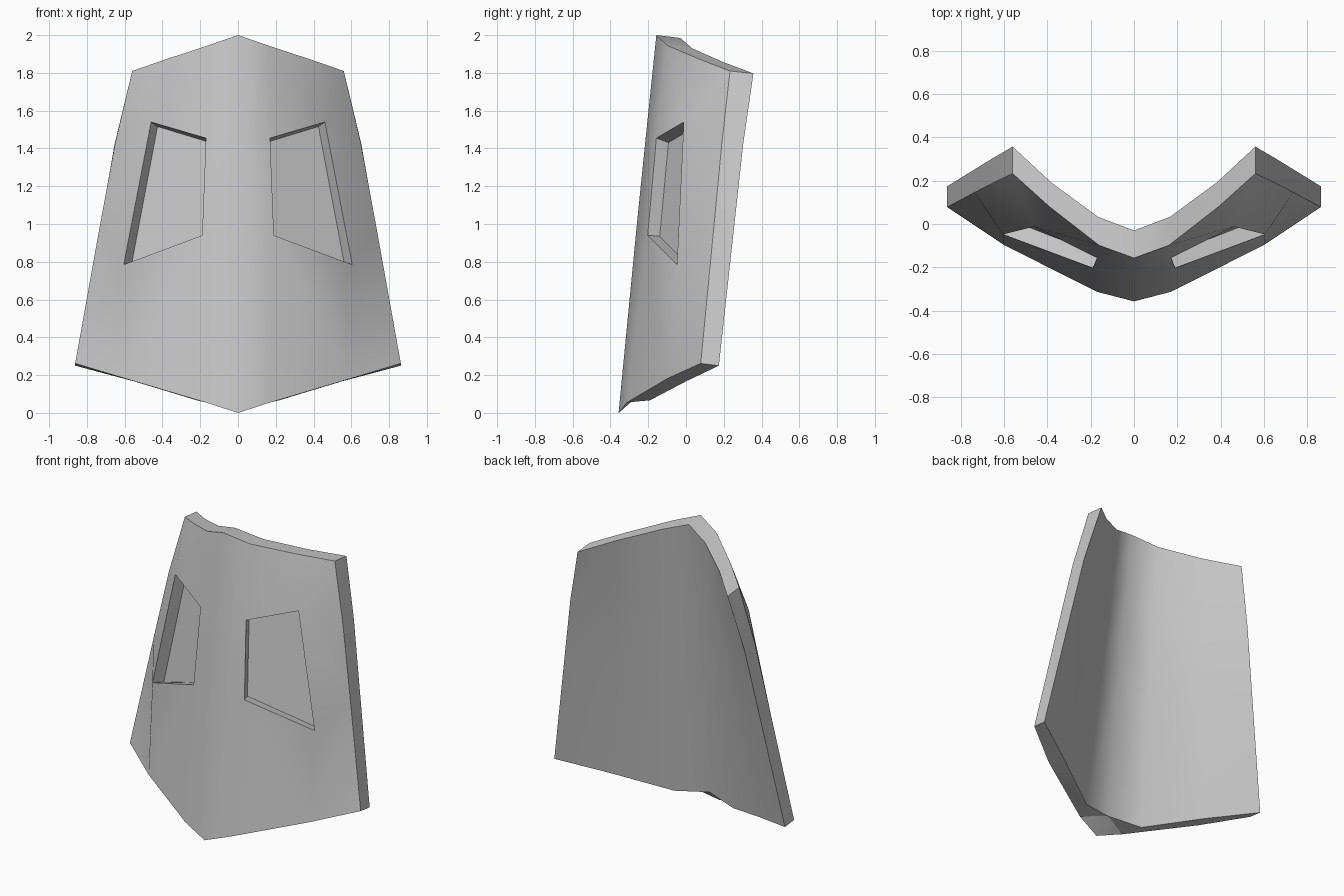
import bpy
import bmesh
from mathutils import Vector

cube = bpy.data.objects.get("Cube")
if cube:
    bpy.data.objects.remove(cube, do_unlink=True)


def make_material(name, color):
    material = bpy.data.materials.new(name)
    material.use_nodes = True
    material.diffuse_color = color
    material.node_tree.nodes["Principled BSDF"].inputs["Base Color"].default_value = color
    return material


def add_grid(bm, rows):
    return [[bm.verts.new(point) for point in row] for row in rows]


def bridge(bm, first, second):
    # Quads between two vertex rows of the same length
    for i in range(len(first) - 1):
        bm.faces.new((first[i], first[i + 1], second[i + 1], second[i]))


def column(rows, index):
    return [row[index] for row in rows]


# Front skin of the left half, centre line to outer edge, top row to bottom row;
# the middle cell is the window opening
front_points = [
    [(0, -.157, 2), (.16, -.099, 1.945), (.39, .08, 1.869), (.56, .233, 1.81)],
    [(0, -.212, 1.47), (.17, -.157, 1.455), (.46, -.012, 1.54), (.65, .19, 1.43)],
    [(0, -.262, .98), (.19, -.203, .94), (.605, -.048, .785), (.735, .146, .97)],
    [(0, -.357, 0), (.17, -.313, .055), (.6, -.097, .183), (.862, .078, .262)],
]

# Back skin is lofted between its top and bottom edges, bowed slightly at the side
back_top = [(0, -.03, 1.985), (.166, .033, 1.93), (.38, .19, 1.86), (.56, .357, 1.797)]
back_bottom = [(0, -.25, .093), (.22, -.19, .067), (.55, 0, .167), (.862, .174, .25)]
back_points = []
for blend, bow in ((0, 0), (.24, .02), (.54, .012), (1, 0)):
    row = [Vector(a).lerp(Vector(b), blend) for a, b in zip(back_top, back_bottom)]
    row[-1] += Vector((bow, -bow / 2, 0))
    back_points.append(row)

bm = bmesh.new()
front = add_grid(bm, front_points)
back = add_grid(bm, back_points)
for grid in (front, back):
    for upper, lower in zip(grid, grid[1:]):
        bridge(bm, upper, lower)

# Rims around the top, bottom and outer side
bridge(bm, front[0], back[0])
bridge(bm, front[-1], back[-1])
bridge(bm, column(front, -1), column(back, -1))

# Folds: notch behind the front point, hollow lower cheek, full upper cheek
for pair in ((front[3][1], back[3][0]),
             (front[2][3], front[3][2]),
             (front[0][3], front[1][2])):
    bmesh.ops.connect_verts(bm, verts=pair)

# Sunken window with a flat floor, its top wall leaning down
corners = [front[1][1], front[1][2], front[2][2], front[2][1]]
opening = next(f for f in bm.faces if set(f.verts) == set(corners))
bm.faces.remove(opening)
insets = [(-.022, .064, -.024), (-.034, .064, -.024),
          (-.04, .064, -.008), (-.022, .064, -.005)]
floor = [bm.verts.new(v.co + Vector(inset)) for v, inset in zip(corners, insets)]
bridge(bm, corners + corners[:1], floor + floor[:1])
bm.faces.new(floor)

# Point all faces outwards
bmesh.ops.recalc_face_normals(bm, faces=bm.faces)
if max(bm.faces, key=lambda f: f.calc_center_median().x).normal.x < 0:
    bmesh.ops.reverse_faces(bm, faces=bm.faces)

mesh = bpy.data.meshes.new("curved_plate")
bm.to_mesh(mesh)
bm.free()
plate = bpy.data.objects.new("curved_plate", mesh)
bpy.context.collection.objects.link(plate)
mesh.materials.append(make_material("plain grey", (.58, .58, .58, 1)))

# Soft centre ridge, crisp rims and window edges
bpy.ops.object.select_all(action="DESELECT")
plate.select_set(True)
bpy.context.view_layer.objects.active = plate
bpy.ops.object.shade_smooth_by_angle(angle=.55)
mirror = plate.modifiers.new("mirror", "MIRROR")
mirror.use_clip = True
